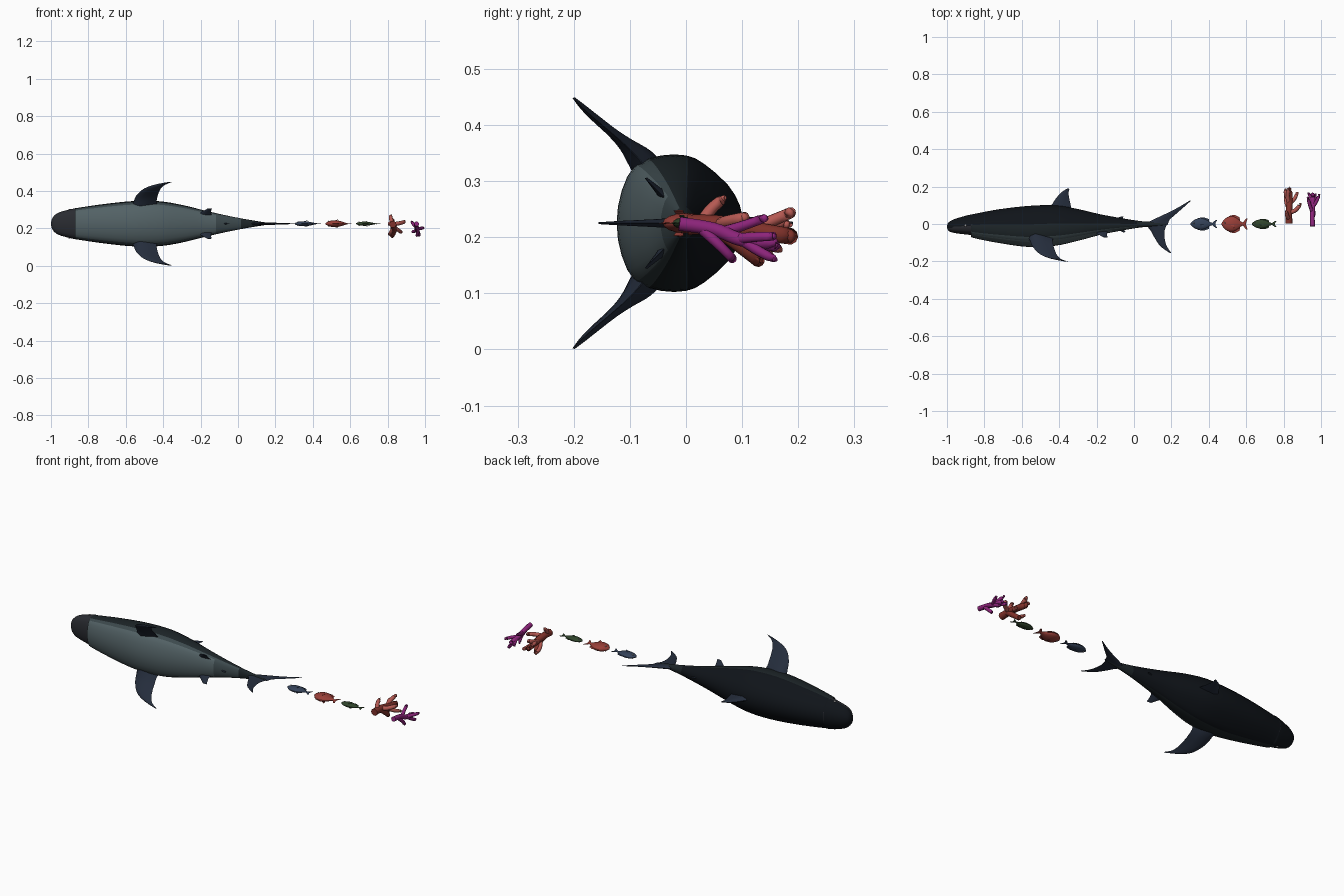
import bpy, bmesh, math
from mathutils import Vector as V

if "Cube" in bpy.data.objects:
    bpy.data.objects.remove(bpy.data.objects["Cube"])

ZC = 0.225  # mid plane of the animals (they lie with their backs toward +y)


def mat(name, r, g, b):
    m = bpy.data.materials.new(name)
    m.diffuse_color = (r, g, b, 1)
    m.use_nodes = True
    m.node_tree.nodes["Principled BSDF"].inputs["Base Color"].default_value = m.diffuse_color
    return m


DARK = mat("dark_back", .005, .007, .010)
FLANK = mat("dark_flank", .012, .018, .021)
LOWER = mat("lower_flank", .045, .066, .073)
BELLY = mat("grey_belly", .085, .12, .13)
SNOUT = mat("dark_snout", .022, .024, .03)
FIN = mat("fin_blue", .018, .026, .045)
EYE = mat("eye", .3, .3, .3)


def smooth_path(pts, n, closed=False):
    """Catmull-Rom resampling of tuples."""
    p = [V(q) for q in pts]
    k, out = len(p), []
    for i in range(k if closed else k - 1):
        g = (lambda j: p[j % k]) if closed else (lambda j: p[max(0, min(k - 1, j))])
        a, b, c, d = g(i - 1), g(i), g(i + 1), g(i + 2)
        for s in range(n):
            t = s / n
            out.append(.5 * (2 * b + (c - a) * t + (2 * a - 5 * b + 4 * c - d) * t * t
                             + (3 * b - a - 3 * c + d) * t ** 3))
    return out if closed else out + [p[-1]]


def loft(name, rings, material):
    bm = bmesh.new()
    vs = [[bm.verts.new(p) for p in r] for r in rings]
    n = len(vs[0])
    for a, b in zip(vs, vs[1:]):
        for i in range(n):
            bm.faces.new((a[i], a[(i + 1) % n], b[(i + 1) % n], b[i]))
    bm.faces.new(vs[0])
    bm.faces.new(vs[-1])
    bmesh.ops.recalc_face_normals(bm, faces=bm.faces)
    me = bpy.data.meshes.new(name)
    bm.to_mesh(me)
    bm.free()
    ob = bpy.data.objects.new(name, me)
    bpy.context.collection.objects.link(ob)
    me.materials.append(material)
    return ob


def fin(name, sections, normal, material, n=4):
    """sections: (leading xyz, trailing xyz, half thickness); z is relative to ZC."""
    nrm = V(normal).normalized()
    prof = [(0, 0), (.08, .6), (.3, 1), (.65, .6), (1, .03),
            (1, -.03), (.65, -.6), (.3, -1), (.08, -.6)]
    rings = []
    for s in smooth_path([(*a, *b, t) for a, b, t in sections], n):
        a, b = V(s[0:3]), V(s[3:6])
        rings.append([a.lerp(b, f) + nrm * h * max(s[6], .0005) + V((0, 0, ZC)) for f, h in prof])
    return loft(name, rings, material)


def flat_fin(name, secs, material, thick=.01):
    """Fin in the mid plane; secs: (lead x, lead y, trail x, trail y)."""
    k = len(secs) - 1
    return fin(name, [((a, b, 0), (c, d, 0), thick * (1 - .85 * i / k))
                      for i, (a, b, c, d) in enumerate(secs)], (0, 0, 1), material)


def ball(name, loc, r, material):
    bpy.ops.mesh.primitive_uv_sphere_add(segments=12, ring_count=8, radius=r, location=loc)
    bpy.context.object.name = name
    bpy.context.object.data.materials.append(material)


# shark body: stations of x, back y, belly y, half width
stations = [(-1, -.008, -.02, .006), (-.99, .01, -.038, .034), (-.96, .026, -.048, .058),
            (-.9, .044, -.056, .075), (-.87, .051, -.06, .081), (-.86, .053, -.074, .083),
            (-.72, .079, -.102, .103), (-.56, .097, -.123, .119), (-.42, .1, -.116, .118),
            (-.3, .08, -.09, .099), (-.18, .052, -.058, .07), (-.06, .03, -.034, .043),
            (.04, .015, -.018, .024), (.12, .011, -.012, .011), (.17, .004, -.005, .003)]
half = [(1, 0), (.95, .27), (.76, .57), (.38, .88), (.1, 1), (-.3, 1), (-.7, .86), (-.92, .48), (-1, 0)]
section = half + [(y, -z) for y, z in half[-2:0:-1]]
section = smooth_path(section, 2, True)
rings = []
for x, top, bot, w in smooth_path(stations, 4):
    mid, h = (top + bot) / 2, (top - bot) / 2
    rings.append([V((x, mid + y * h, ZC + z * w)) for y, z in section])
shark = loft("shark_body", rings, DARK)
for m in (FLANK, LOWER, BELLY, SNOUT):
    shark.data.materials.append(m)
for f in shark.data.polygons:  # countershading: bands from back to belly
    ny, x = f.normal.y, f.center.x
    if x < -.87:
        f.material_index = 4 if ny < -.1 else 0
    elif x > .02:
        f.material_index = 1
    elif ny < .15:
        f.material_index = 1 if ny > -.3 else 2 if ny > -.75 or x > -.12 else 3

# dorsal, second dorsal, anal and tail fins
flat_fin("dorsal_fin", [(-.47, .07, -.33, .06), (-.44, .103, -.337, .095), (-.415, .14, -.345, .13),
                        (-.385, .172, -.35, .165), (-.353, .191, -.345, .188)], FIN, .016)
flat_fin("second_dorsal_fin", [(-.1, .02, -.06, .02), (-.085, .034, -.06, .032), (-.066, .041, -.056, .04)], FIN, .006)
flat_fin("anal_fin", [(-.09, -.02, -.05, -.02), (-.072, -.038, -.05, -.035), (-.055, -.045, -.045, -.043)], FIN, .006)
flat_fin("tail_upper_lobe", [(.05, -.005, .18, -.005), (.1, .022, .19, .022), (.16, .05, .215, .045),
                             (.23, .085, .255, .08), (.3, .126, .304, .124)], FIN, .011)
flat_fin("tail_lower_lobe", [(.05, .005, .18, .005), (.085, -.03, .165, -.03), (.108, -.07, .163, -.07),
                             (.14, -.118, .175, -.118), (.193, -.156, .2, -.155)], FIN, .011)

# paired fins and eyes
pectoral = [(-.58, -.42, -.055, .08, .03), (-.56, -.435, -.08, .113, .024), (-.55, -.432, -.105, .139, .014),
            (-.535, -.426, -.13, .161, .009), (-.5, -.412, -.163, .189, .007), (-.445, -.39, -.184, .208, .005),
            (-.368, -.352, -.199, .223, .002)]
pelvic = [(-.22, -.14, -.035, .045, .01), (-.2, -.145, -.05, .06, .006), (-.165, -.14, -.07, .08, .002)]
for side, s in (("left", 1), ("right", -1)):
    for name, secs, ny in (("pectoral_fin_", pectoral, .74), ("pelvic_fin_", pelvic, .7)):
        fin(name + side, [((a, y, s * z), (b, y - .003, s * z), t) for a, b, y, z, t in secs],
            (0, ny, s * .67), FIN)
    ball("shark_eye_" + side, (-.9, -.008, ZC + s * .073), .007, EYE)


# small reef fish: start x, length, half height, half thickness
def fish(name, x0, ln, h, w, material):
    body = [(0, .06, .1), (.06, .35, .5), (.2, .72, .9), (.4, .85, 1), (.58, .66, .75),
            (.74, .28, .35), (.84, .16, .15)]
    rings = [[V((x0 + t * ln, math.cos(i * math.pi / 8) * a * h, ZC + math.sin(i * math.pi / 8) * b * w))
              for i in range(16)] for t, a, b in smooth_path(body, 3)]
    loft(name + "_body", rings, material)
    X = lambda t: x0 + t * ln
    for nm, s in (("upper", 1), ("lower", -1)):
        flat_fin(f"{name}_{nm}_fin", [(X(.2), s * .6 * h, X(.7), s * .2 * h), (X(.3), s * .88 * h, X(.7), s * .5 * h),
                                      (X(.5), s * h, X(.68), s * .75 * h)], material, .003)
        flat_fin(f"{name}_tail_{nm}", [(X(.78), 0, X(.93), 0), (X(.84), s * .25 * h, X(.95), s * .25 * h),
                                       (X(.95), s * .62 * h, X(1), s * .58 * h)], material, .003)
        ball(f"{name}_eye_{nm}", (X(.13), .12 * h, ZC + s * .68 * w), .004, EYE)
        fin(f"{name}_side_fin_{nm}", [((X(.32), -.1 * h, s * w * .8), (X(.36), -.35 * h, s * w * .8), .002),
                                      ((X(.48), -.1 * h, s * w * 1.25), (X(.48), -.45 * h, s * w * 1.25), .001)],
            (0, 0, 1), material)


fish("blue_fish", .302, .143, .036, .013, mat("fish_blue", .035, .055, .10))
fish("red_fish", .468, .14, .049, .018, mat("fish_red", .32, .05, .04))
fish("green_fish", .63, .132, .028, .011, mat("fish_green", .03, .06, .025))


# corals: rounded tapering tubes growing along y
def coral(name, branches, material):
    cu = bpy.data.curves.new(name, 'CURVE')
    cu.dimensions, cu.bevel_depth, cu.bevel_resolution, cu.use_fill_caps = '3D', 1, 3, True
    cu.materials.append(material)
    for r0, r1, *pts in branches:
        path = smooth_path(pts, 5)
        d = (path[-1] - path[-2]).normalized()
        rad = [r0 + (r1 - r0) * i / (len(path) - 1) for i in range(len(path))]
        end = path[-1]
        path[-1] = end - d * r1 * .9
        for k in (.5, .15, 0):
            path.append(end - d * r1 * k)
            rad.append(r1 * math.sqrt(max(.02, 1 - (1 - k) ** 2)))
        sp = cu.splines.new('POLY')
        sp.use_smooth = True
        sp.points.add(len(path) - 1)
        for p, q, r in zip(sp.points, path, rad):
            p.co, p.radius = (*q, 1), r
    bpy.context.collection.objects.link(bpy.data.objects.new(name, cu))


coral("red_coral_trunk", [
    (.019, .015, (.828, .003, .222), (.828, .06, .222), (.832, .12, .212), (.83, .195, .2)),
    (.015, .012, (.828, .05, .22), (.835, .09, .19), (.822, .135, .154))],
    mat("coral_red", .22, .032, .024))
coral("red_coral_branches", [
    (.012, .009, (.826, .03, .228), (.818, .045, .25), (.815, .068, .27)),
    (.012, .010, (.83, .06, .222), (.865, .075, .228), (.893, .11, .236)),
    (.012, .010, (.828, .11, .213), (.822, .15, .228), (.83, .192, .246)),
    (.011, .009, (.83, .11, .21), (.855, .13, .192), (.875, .17, .178)),
    (.011, .009, (.83, .08, .2), (.815, .11, .175), (.81, .155, .168)),
    (.011, .009, (.828, .13, .21), (.812, .155, .225), (.81, .185, .222))],
    mat("coral_light_red", .46, .10, .085))
coral("purple_coral", [
    (.013, .012, (.955, -.012, .224), (.953, .05, .214), (.957, .1, .195), (.955, .165, .188)),
    (.010, .008, (.955, .06, .208), (.94, .1, .22), (.928, .145, .236)),
    (.010, .008, (.955, .09, .197), (.975, .12, .2), (.992, .16, .202)),
    (.010, .008, (.954, .03, .213), (.962, .06, .185), (.955, .086, .158)),
    (.010, .008, (.956, .1, .195), (.965, .13, .175), (.97, .16, .16)),
    (.009, .008, (.955, .11, .195), (.945, .14, .185), (.932, .165, .182))],
    mat("coral_purple", .27, .018, .20))

# smooth shading with sharp fin edges
bpy.ops.object.select_all(action='DESELECT')
for ob in bpy.data.objects:
    if ob.type == 'MESH':
        ob.select_set(True)
        bpy.context.view_layer.objects.active = ob
bpy.ops.object.shade_smooth_by_angle(angle=math.radians(50))
